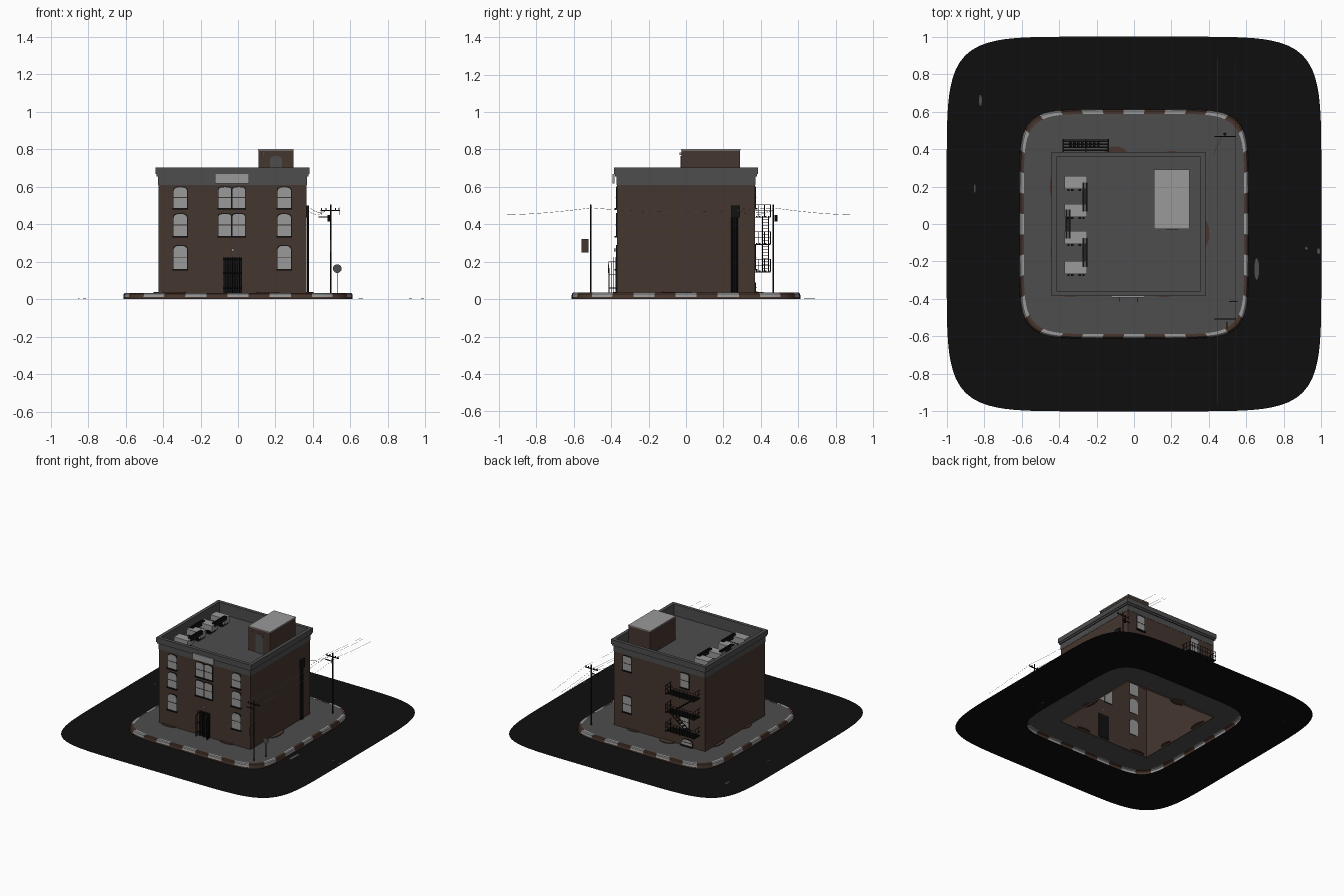
import bpy, bmesh, math
from mathutils import Vector

if "Cube" in bpy.data.objects:
    bpy.data.objects.remove(bpy.data.objects["Cube"])

def material(name, r, g, b):
    m = bpy.data.materials.new(name)
    m.diffuse_color = (r, g, b, 1)
    m.use_nodes = True
    m.node_tree.nodes["Principled BSDF"].inputs["Base Color"].default_value = m.diffuse_color
    return m

BRICK = material("brown brick", .060, .037, .029)
ROOF = material("grey concrete", .075, .075, .075)
LIGHT = material("pale grey", .32, .32, .32)
ROAD = material("asphalt", .0045, .0045, .0045)
METAL = material("black metal", .006, .006, .006)
CURB = material("curb brown", .065, .036, .025)

def finish(name, bm, *mats):
    me = bpy.data.meshes.new(name)
    bm.to_mesh(me)
    bm.free()
    for m in mats:
        me.materials.append(m)
    ob = bpy.data.objects.new(name, me)
    bpy.context.collection.objects.link(ob)
    return ob

def add_box(bm, x0, x1, y0, y1, z0, z1):
    v = bmesh.ops.create_cube(bm, size=1)["verts"]
    for p in v:
        p.co = ((x0 + x1) / 2 + p.co.x * (x1 - x0), (y0 + y1) / 2 + p.co.y * (y1 - y0),
                (z0 + z1) / 2 + p.co.z * (z1 - z0))

def add_rod(bm, p, q, r, n=6):
    p, q = Vector(p), Vector(q)
    d = q - p
    m = d.to_track_quat('Z', 'Y').to_matrix().to_4x4()
    m.translation = (p + q) / 2
    bmesh.ops.create_cone(bm, cap_ends=True, segments=n, radius1=r, radius2=r, depth=d.length, matrix=m)

def boxes(name, mat, *dims):
    bm = bmesh.new()
    for d in dims:
        add_box(bm, *d)
    return finish(name, bm, mat)

def rods(name, mat, items, r, n=6):
    bm = bmesh.new()
    for p, q in items:
        add_rod(bm, p, q, r, n)
    return finish(name, bm, mat)

def plate(name, mat, pts, offset):
    """Polygon extruded by a vector."""
    bm = bmesh.new()
    f = bm.faces.new([bm.verts.new(p) for p in pts])
    ext = bmesh.ops.extrude_face_region(bm, geom=[f], use_keep_orig=True)["geom"]
    bmesh.ops.translate(bm, vec=offset, verts=[g for g in ext if isinstance(g, bmesh.types.BMVert)])
    bmesh.ops.recalc_face_normals(bm, faces=bm.faces)
    return finish(name, bm, mat)

# Rounded-square outline, sampled evenly by length
def outline(n):
    dense = []
    for i in range(4000):
        a = math.tau * i / 4000
        c, s = math.cos(a), math.sin(a)
        r = (abs(c) ** 6.6 + abs(s) ** 6.6) ** (-1 / 6.6)
        dense.append(Vector((c * r, s * r, 0)))
    acc = [0]
    for i in range(4000):
        acc.append(acc[-1] + (dense[(i + 1) % 4000] - dense[i]).length)
    out, j = [], 0
    for k in range(n):
        while acc[j] < acc[-1] * k / n:
            j += 1
        out.append(dense[j % 4000])
    return out

def ring(name, mats, profile, n, rule=lambda i, k: 0):
    """Sweep (scale, z) profile round the outline."""
    bm = bmesh.new()
    o = outline(n)
    rows = [[bm.verts.new((p.x * s, p.y * s, z)) for p in o] for s, z in profile]
    for k in range(len(rows) - 1):
        for i in range(n):
            j = (i + 1) % n
            f = bm.faces.new((rows[k][i], rows[k][j], rows[k + 1][j], rows[k + 1][i]))
            f.material_index = rule(i, k)
    return finish(name, bm, *mats)

X0, X1, Y0, Y1 = -.425, .367, -.37, .37

# Ground: road, striped curb, sidewalk with the building footprint left open
ring("road", [ROAD], [(1, 0), (.6, 0)], 160)
ring("curb", [CURB, LIGHT], [(.612, 0), (.612, .011), (.610, .028), (.604, .034), (.588, .034)], 160,
     lambda i, k: 1 if k > 0 and (i + 2) % 8 < 4 else 0)
bm = bmesh.new()
rim = [bm.verts.new((p.x * .59, p.y * .59, .032)) for p in outline(160)]
hole = [bm.verts.new(p) for p in ((X0, Y0, .032), (X1, Y0, .032), (X1, Y1, .032), (X0, Y1, .032))]
edges = [bm.edges.new((l[i - 1], l[i])) for l in (rim, hole) for i in range(len(l))]
bmesh.ops.triangle_fill(bm, use_beauty=True, edges=edges, normal=(0, 0, 1))
finish("sidewalk", bm, ROOF)
for x, y, rx, ry in ((.655, -.24, .013, .058), (-.82, .66, .008, .03), (-.85, .19, .004, .025),
                     (.92, -.13, .008, .007), (.985, -.145, .008, .016)):
    plate("road_patch", ROOF, [(x + rx * math.cos(a * math.pi / 6), y + ry * math.sin(a * math.pi / 6), 0)
                               for a in range(12)], (0, 0, .003))
# Dirt heaps along the wall foot
for x, y, rx, ry in ((-.1, Y1, .065, .045), (.2, Y1, .05, .02), (X1, -.05, .035, .08), (X0, .2, .025, .07),
                     (X0, -.15, .02, .05), (-.34, Y0, .06, .02), (.16, Y0, .06, .02)):
    plate("dirt_heap", CURB, [(x + rx * math.cos(a * math.pi / 8), y + ry * math.sin(a * math.pi / 8), .032)
                              for a in range(16)], (0, 0, .006))

# Building shell, open at the bottom
bm = bmesh.new()
add_box(bm, X0, X1, Y0, Y1, .02, .66)
bmesh.ops.delete(bm, geom=[f for f in bm.faces if abs(f.normal.z) > .9], context='FACES')
finish("brick_walls", bm, BRICK)
boxes("roof_deck", ROOF, (X0, X1, Y0, Y1, .605, .615))
def frame(name, o, i, z0, z1):
    boxes(name, ROOF, (X0 - o, X1 + o, Y0 - o, Y0 + i, z0, z1), (X0 - o, X1 + o, Y1 - i, Y1 + o, z0, z1),
          (X0 - o, X0 + i, Y0 + i, Y1 - i, z0, z1), (X1 - i, X1 + o, Y0 + i, Y1 - i, z0, z1))
frame("parapet", .002, .012, .61, .70)
frame("cornice_lower", .010, .0, .655, .668)
frame("cornice_upper", .015, .012, .668, .703)
boxes("front_sign_panel", LIGHT, (-.122, .06, -.392, -.382, .618, .668))

# Windows: arched plates passing through the wall, dark surrounds and sills
def arch(cx, w, z0, z1, y, rise):
    pts = [(cx - w, y, z0), (cx + w, y, z0)]
    for a in range(9):
        t = math.pi * a / 8
        pts.append((cx + w * math.copysign(abs(math.cos(t)) ** .7, math.cos(t)), y,
                    z1 - rise + rise * math.sin(t)))
    return pts

def window(cx, w, z0, z1, y, side, rise):
    plate("window_surround", METAL, arch(cx, w + .004, z0, z1 + .005, y, rise), (0, side * .003, 0))
    plate("window_pane", LIGHT, arch(cx, w, z0, z1, y - side * .003, rise), (0, side * .008, 0))
    ys = sorted((y, y + side * .013))
    zm = (z0 + z1) / 2
    boxes("window_sill", METAL, (cx - w - .006, cx + w + .006, *ys, z0 - .008, z0))
    yr = sorted((y, y + side * .007))
    boxes("window_rail", BRICK, (cx - w, cx + w, *yr, zm - .002, zm + .002))

ROWS = ((.487, .598), (.338, .455), (.162, .285))
for r, (a, b) in enumerate(ROWS):
    for cx in (-.308, .247):
        window(cx, .036, a, b, Y0, -1, .022)
    if r < 2:
        for cx in (-.070, .004):
            window(cx, .033, a, b, Y0, -1, .012)
    if r != 1:
        for cx in (-.25, .25):
            window(cx, .034, a, b, Y1, 1, .006)
window(-.27, .045, .04, .085, Y1, 1, .03)

# Front entrance: dark door, barred gate, side grilles, lamp
boxes("front_door", METAL, (-.075, .018, -.376, -.364, .032, .222))
bars = [((x, -.386, .032), (x, -.386, .225)) for x in [-.078 + .0123 * i for i in range(9)]]
bars += [((-.078, -.386, z), (.02, -.386, z)) for z in (.06, .14, .215)]
for x in (-.078, .02):
    bars += [((x, y, .032), (x, y, .2)) for y in (-.40, -.413)]
    bars += [((x, -.37, z), (x, -.413, z)) for z in (.06, .13, .2)]
rods("entrance_gate", METAL, bars, .0022)
boxes("door_lamp", LIGHT, (-.035, -.022, -.385, -.37, .255, .27))

# Roof hut with arched door and lamp
boxes("roof_hut", BRICK, (.11, .295, -.025, .29, .61, .797))
boxes("roof_hut_top", LIGHT, (.108, .297, -.027, .292, .795, .802))
plate("roof_hut_door", ROOF, arch(.203, .033, .615, .765, -.025, .03), (0, -.004, 0))
boxes("roof_hut_lamp", LIGHT, (.13, .14, -.036, -.025, .77, .785))

# Roof air units with feet and linking ducts
for y in (.222, .072, -.072, -.232):
    boxes("air_unit", LIGHT, (-.37, -.25, y - .035, y + .035, .632, .68))
    boxes("air_unit_feet", METAL, *[(x, x + .012, y - .045, y + .03, .614, .64) for x in (-.355, -.335, -.295, -.275)])
for x, y in ((-.262, .145), (-.352, 0), (-.262, -.152)):
    boxes("air_duct", METAL, *[(x + d - .005, x + d + .005, y - .077, y + .077, .66, .688) for d in (-.008, .008)])

# Fire escape on the back wall
XA, XB, YB = -.38, -.135, .452
for z in (.148, .295, .44):
    slats = [(XA, XB, Y1 + .004 + .016 * i, Y1 + .013 + .016 * i, z, z + .004) for i in range(5)]
    slats += [(x, x + .006, Y1, YB, z - .005, z) for x in (XA, -.26, XB - .006)]
    boxes("escape_platform", METAL, *slats)
    rail = [((x, YB, z), (x, YB, z + .065)) for x in [XA + i * (XB - XA) / 10 for i in range(11)]]
    rail += [((x, y, z), (x, y, z + .065)) for x in (XA, XB) for y in (.39, .42)]
    for h in (.033, .065):
        rail += [((XA, YB, z + h), (XB, YB, z + h))] + [((x, Y1, z + h), (x, YB, z + h)) for x in (XA, XB)]
    rods("escape_railing", METAL, rail, .0018, 5)
for z0, z1, xa, xb in ((.148, .295, -.36, -.17), (.295, .44, -.17, -.36)):
    rods("escape_stair_stringers", METAL, [((xa, y, z0), (xb, y, z1)) for y in (.408, .442)], .003)
    boxes("escape_treads", METAL, *[(xa + (xb - xa) * t - .007, xa + (xb - xa) * t + .007, .408, .442,
                                     z0 + (z1 - z0) * t, z0 + (z1 - z0) * t + .003) for t in [i / 9 for i in range(1, 9)]])

# Service pipes and bracket on the right wall
rods("service_pipes", METAL, [((.373, y, .032), (.373, y, .50)) for y in (.246, .259, .272)], .0055, 8)
boxes("wire_bracket", METAL, (X1, .38, .24, .29, .435, .50))

# Utility poles with crossarms, insulators and a transformer
PX = .495
for y in (-.508, .467):
    rods("utility_pole", METAL, [((PX, y, .03), (PX, y, .505))], .004, 8)
    boxes("pole_crossarm", METAL, (.44, .545, y - .003, y + .003, .471, .477),
          (.43, .50, y - .003, y + .003, .436, .441))
    rods("insulators", METAL, [((x, y, .475), (x, y, .488)) for x in (.445, .47, .52, .54)], .003)
rods("transformer", METAL, [((.485, .48, .415), (.485, .48, .45))], .008, 10)

# Overhead wires
def wire(pts):
    cu = bpy.data.curves.new("overhead_wire", 'CURVE')
    cu.dimensions = '3D'
    cu.bevel_depth, cu.bevel_resolution = .0008, 0
    sp = cu.splines.new('POLY')
    sp.points.add(len(pts) - 1)
    for p, c in zip(sp.points, pts):
        p.co = (*c, 1)
    ob = bpy.data.objects.new("overhead_wire", cu)
    bpy.context.collection.objects.link(ob)

def sag(p, q, d):
    p, q = Vector(p), Vector(q)
    return [p.lerp(q, i / 10) - Vector((0, 0, d * 4 * (i / 10) * (1 - i / 10))) for i in range(11)]

for x in (.445, .47, .54):
    wire(sag((x, -.96, .45), (x, -.508, .488), .006) + sag((x, -.508, .488), (x, .467, .488), .022)[1:]
         + sag((x, .467, .488), (x, .88, .45), .006)[1:])
for z in (.47, .495):
    wire(sag((.378, .285, z), (.47, .467, .475), .02))

# Street signs
boxes("pole_notice_board", BRICK, (.492, .498, -.558, -.522, .25, .32))
rods("round_sign_post", METAL, [((.53, -.41, .03), (.53, -.41, .165))], .002)
rods("round_sign", ROOF, [((.53, -.416, .163), (.53, -.412, .163))], .023, 20)
